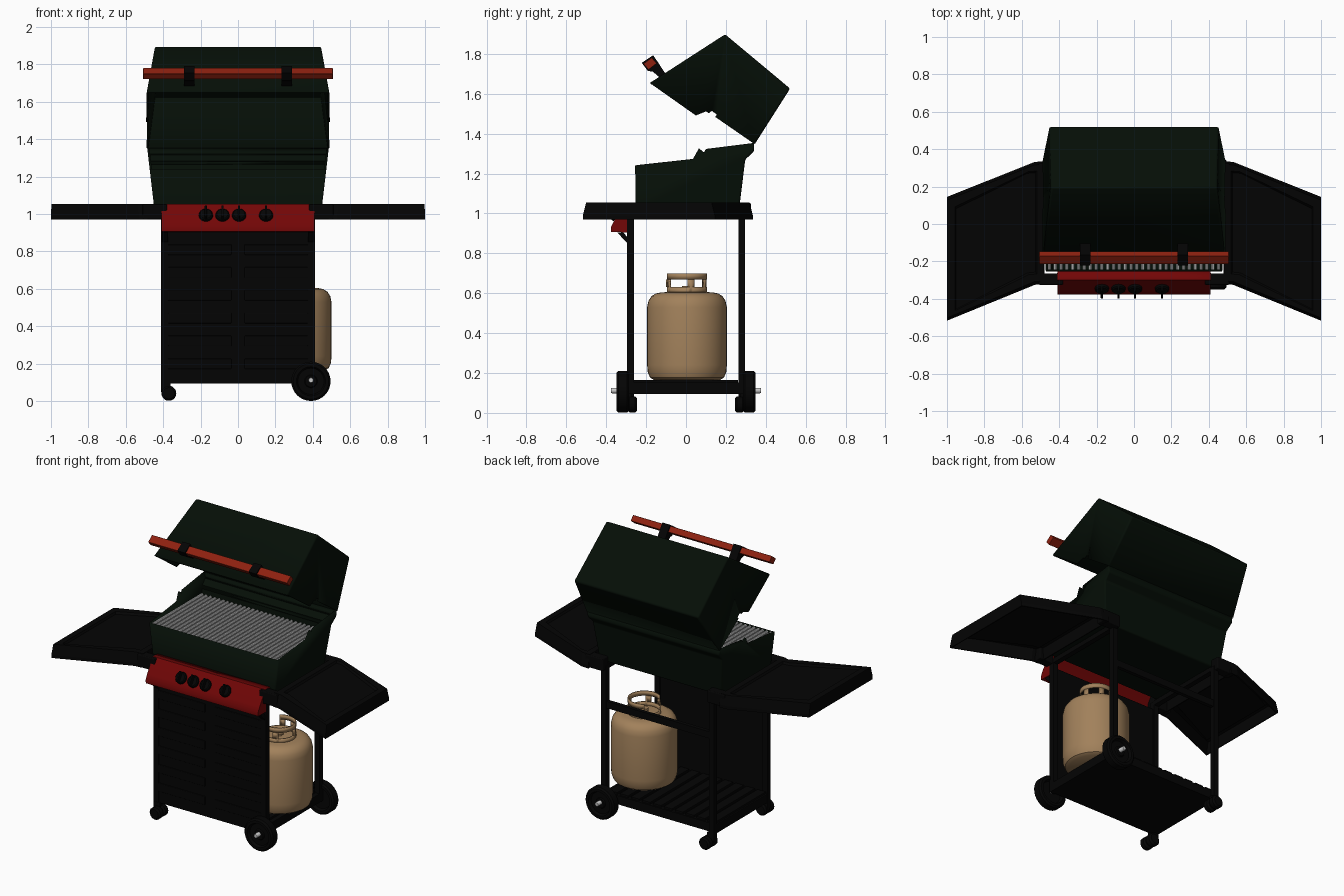
import bpy, bmesh
from math import sin, cos, pi, radians
from mathutils import Matrix, Vector

if "Cube" in bpy.data.objects:
    bpy.data.objects.remove(bpy.data.objects["Cube"])


def material(name, r, g, b):
    m = bpy.data.materials.new(name)
    m.diffuse_color = (r, g, b, 1)
    m.use_nodes = True
    m.node_tree.nodes["Principled BSDF"].inputs["Base Color"].default_value = m.diffuse_color
    return m


BLACK = material("black", 0.0012, 0.0012, 0.0012)
GREEN = material("dark_green", 0.0015, 0.0045, 0.002)
RED = material("red", 0.17, 0.002, 0.002)
ORANGE = material("handle_red", 0.27, 0.015, 0.005)
TAN = material("tan", 0.36, 0.22, 0.105)
STEEL = material("steel", 0.75, 0.75, 0.75)


def finish(name, bm, mat, thick=0, bevel=0, smooth=True):
    bmesh.ops.recalc_face_normals(bm, faces=bm.faces)
    me = bpy.data.meshes.new(name)
    bm.to_mesh(me)
    bm.free()
    ob = bpy.data.objects.new(name, me)
    bpy.context.collection.objects.link(ob)
    me.materials.append(mat)
    if bevel:
        b = ob.modifiers.new("bevel", 'BEVEL')
        b.width, b.segments, b.limit_method = bevel, 3, 'ANGLE'
    if thick:
        s = ob.modifiers.new("shell", 'SOLIDIFY')
        s.thickness, s.offset = thick, -1
    if smooth:
        bpy.ops.object.select_all(action='DESELECT')
        ob.select_set(True)
        bpy.context.view_layer.objects.active = ob
        bpy.ops.object.shade_smooth_by_angle(angle=radians(35))
    return ob


def boxes(name, spans, mat, bevel=0):
    bm = bmesh.new()
    for x0, x1, y0, y1, z0, z1 in spans:
        m = Matrix.Translation(((x0 + x1) / 2, (y0 + y1) / 2, (z0 + z1) / 2)) \
            @ Matrix.Diagonal((x1 - x0, y1 - y0, z1 - z0, 1))
        bmesh.ops.create_cube(bm, size=1, matrix=m)
    return finish(name, bm, mat, 0, bevel, False)


def shell(name, profile, width, mat, skip=(), thick=0, bevel=0, x=0):
    """Side profile (y, z) spread to +-width(y, z); edges in skip stay open."""
    bm = bmesh.new()
    sides = [[bm.verts.new((x + s * width(y, z), y, z)) for y, z in profile] for s in (-1, 1)]
    n = len(profile)
    for side in sides:
        bm.faces.new(side)
    for i in range(n):
        if i not in skip:
            j = (i + 1) % n
            bm.faces.new((sides[0][i], sides[0][j], sides[1][j], sides[1][i]))
    return finish(name, bm, mat, thick, bevel)


def lathe(name, profile, mat, matrix, n=32):
    """Revolve (radius, height) points around local z."""
    bm = bmesh.new()
    vs = [bm.verts.new((r, 0, h)) for r, h in profile]
    es = [bm.edges.new(p) for p in zip(vs, vs[1:])]
    bmesh.ops.spin(bm, geom=vs + es, cent=(0, 0, 0), axis=(0, 0, 1), angle=2 * pi, steps=n)
    bmesh.ops.remove_doubles(bm, verts=bm.verts, dist=1e-5)
    bm.transform(matrix)
    return finish(name, bm, mat)


def at(x, y, z, rot=0):
    return Matrix.Translation((x, y, z)) @ Matrix.Rotation(rot, 4, 'X')


# cart frame: posts, rails, back crossbar
frame = []
for x in (-0.393, 0.393):
    for y in (-0.278, 0.28):
        frame.append((x - 0.018, x + 0.018, y - 0.017, y + 0.017, 0.05 if x < 0 else 0.095, 1.0))
    frame.append((x - 0.017, x + 0.017, -0.265, 0.265, 0.975, 1.005))
frame.append((-0.38, 0.38, 0.268, 0.292, 0.72, 0.765))
boxes("cart_frame", frame, BLACK)

# bottom shelf with slats
slats = [(-0.41, 0.41, -0.27, 0.27, 0.095, 0.152)]
slats += [(-0.40 + i * 0.08, -0.34 + i * 0.08, -0.26, 0.26, 0.15, 0.165) for i in range(10)]
boxes("bottom_shelf", slats, BLACK)

# front panel with louvres
louvres = [(-0.41, 0.41, -0.29, -0.268, 0.095, 0.95)]
for x in (-0.205, 0.205):
    for i in range(6):
        z = 0.2 + i * 0.122
        louvres.append((x - 0.17, x + 0.17, -0.295, -0.28, z - 0.028, z + 0.028))
boxes("front_panel", louvres, BLACK, 0.004)

# wheels, axle and casters
tyre = [(0.0, 0.022), (0.03, 0.022), (0.035, 0.014), (0.07, 0.014), (0.078, 0.032), (0.095, 0.032), (0.105, 0.022),
        (0.105, -0.022), (0.095, -0.032), (0.078, -0.032), (0.07, -0.012), (0.0, -0.012)]
small = [(0, 0.024), (0.03, 0.024), (0.04, 0.014), (0.04, -0.014), (0.03, -0.024), (0, -0.024)]
for s in (-1, 1):
    lathe("wheel", tyre, BLACK, at(0.39, s * 0.317, 0.106, -s * pi / 2))
    for k in (-0.026, 0.026):
        lathe("caster_wheel", small, BLACK, at(-0.37, s * 0.295 + k, 0.042, pi / 2), 20)
    boxes("caster_stem", [(-0.405, -0.36, s * 0.285 - 0.012, s * 0.285 + 0.012, 0.04, 0.1)], BLACK)
lathe("axle", [(0, 0.375), (0.012, 0.375), (0.014, 0.37), (0.014, -0.37), (0.012, -0.375), (0, -0.375)],
      STEEL, at(0.39, 0, 0.112, pi / 2), 16)

# gas tank
TX, TY = 0.3, 0.005
lathe("gas_tank", [(0, .165), (.165, .165), (.185, .177), (.197, .205), (.2, .24), (.2, .53), (.193, .562),
                   (.178, .585), (.155, .599), (.13, .604), (0, .61)], TAN, at(TX, TY, 0), 40)
lathe("tank_valve", [(0, .635), (.025, .635), (.025, .62), (.015, .62), (.015, .6)], TAN, at(TX, TY, 0), 16)


def arc(bm, a0, a1, z0, z1):
    n = max(2, int((a1 - a0) / 8))
    row = []
    for i in range(n + 1):
        a = radians(a0 + (a1 - a0) * i / n)
        row.append([bm.verts.new((TX + 0.1 * cos(a), TY + 0.1 * sin(a), z)) for z in (z0, z1)])
    for p, q in zip(row, row[1:]):
        bm.faces.new((p[0], q[0], q[1], p[1]))


# tank collar: base ring, posts and top rim
bm = bmesh.new()
arc(bm, -180, 180, 0.595, 0.63)
arc(bm, -125, 125, 0.67, 0.7)
for a in (-115, -70, 12, 70, 115):
    arc(bm, a - 10, a + 10, 0.63, 0.67)
bmesh.ops.remove_doubles(bm, verts=bm.verts, dist=1e-5)
finish("tank_collar", bm, TAN, 0.008)

# side tables: hollow trays with a recessed top
outline = [(0.478, 0.335), (0.53, 0.332), (1.0, 0.145), (1.0, -0.517), (0.53, -0.325), (0.478, -0.32)]
rings = [(1, 1, 0.97), (1, 1, 0.99), (0.99, 0.95, 1.055), (0.84, 0.84, 1.055), (0.81, 0.81, 1.042)]
for s in (-1, 1):
    bm = bmesh.new()
    prev = None
    for sx, sy, z in rings:
        ring = []
        for x, y in outline:
            mid = 0.01 - max(0, x - 0.53) * 0.42
            ring.append(bm.verts.new((s * (0.739 + (x - 0.739) * sx), mid + (y - mid) * sy, z)))
        if prev:
            for i in range(6):
                j = (i + 1) % 6
                bm.faces.new((prev[i], prev[j], ring[j], ring[i]))
        prev = ring
    bm.faces.new(prev)
    finish("side_table", bm, BLACK, 0.01, 0, False)
    lo, hi = sorted((s * 0.38, s * 0.51))
    boxes("table_arms", [(lo, hi, -0.325, -0.265, 0.972, 1.053), (lo, hi, 0.265, 0.325, 0.972, 1.053)], BLACK, 0.006)

# control panel, its brackets and knobs
shell("control_panel", [(-0.245, 1.055), (-0.30, 1.055), (-0.36, 0.965), (-0.377, 0.93), (-0.375, 0.907),
                        (-0.29, 0.905), (-0.288, 0.935)], lambda y, z: 0.41, RED, {6}, 0.008)
for x in (-0.39, 0.39):
    shell("panel_bracket", [(-0.345, 0.905), (-0.285, 0.84), (-0.285, 0.87), (-0.315, 0.906)],
          lambda y, z: 0.015, BLACK, x=x)
for x in (-0.172, -0.083, 0.006, 0.15):
    m = at(x, -0.343, 0.992, 0.983)
    lathe("knob", [(0, 0.018), (0.03, 0.018), (0.036, 0.012), (0.038, 0), (0, 0)], BLACK, m, 24)
    grip = boxes("knob_grip", [(-0.006, 0.006, -0.034, 0.036, 0.01, 0.045)], BLACK, 0.003)
    grip.matrix_world = m

# firebox
shell("firebox", [(-0.255, 1.24), (-0.252, 1.01), (0.265, 1.01), (0.297, 1.27), (0.342, 1.312), (0.342, 1.352),
                  (0.1, 1.322), (0.09, 1.305), (0.065, 1.325), (0.035, 1.272)],
      lambda y, z: 0.45 + (z - 1.05) * 0.117, GREEN, {5, 6, 7, 8, 9}, 0.012, 0.008)

# cooking grate
bm = bmesh.new()
N = 30
for i in range(N):
    x = -0.452 + 0.904 * i / (N - 1)
    bmesh.ops.create_cone(bm, cap_ends=True, segments=10, radius1=0.01, radius2=0.01, depth=0.515,
                          matrix=at(x, 0.015, 1.232, pi / 2))
for y in (-0.2, 0.24):
    bmesh.ops.create_cone(bm, cap_ends=True, segments=8, radius1=0.006, radius2=0.006, depth=0.91,
                          matrix=Matrix.Translation((0, y, 1.217)) @ Matrix.Rotation(pi / 2, 4, 'Y'))
finish("cooking_grate", bm, STEEL)

# open lid
A, normal = Vector((-0.18, 1.655)), Vector((0.496, 0.868))
shell("lid", [(-0.18, 1.655), (0.196, 1.898), (0.522, 1.626), (0.345, 1.348), (0.147, 1.485), (0.155, 1.497),
              (0.13, 1.515), (0.115, 1.504), (0.10, 1.512), (0.05, 1.492)],
      lambda y, z: 0.488 - 0.11 * (Vector((y, z)) - A).dot(normal), GREEN, set(range(3, 10)), 0.01, 0.01)

# lid handle and brackets
shell("lid_handle", [(-0.214, 1.75), (-0.172, 1.782), (-0.146, 1.752), (-0.188, 1.72)],
      lambda y, z: 0.507, ORANGE, bevel=0.003)
for x in (-0.26, 0.26):
    shell("handle_bracket", [(-0.222, 1.755), (-0.165, 1.793), (-0.14, 1.757), (-0.105, 1.703), (-0.135, 1.684),
                             (-0.165, 1.71), (-0.192, 1.715)], lambda y, z: 0.028, BLACK, x=x)
